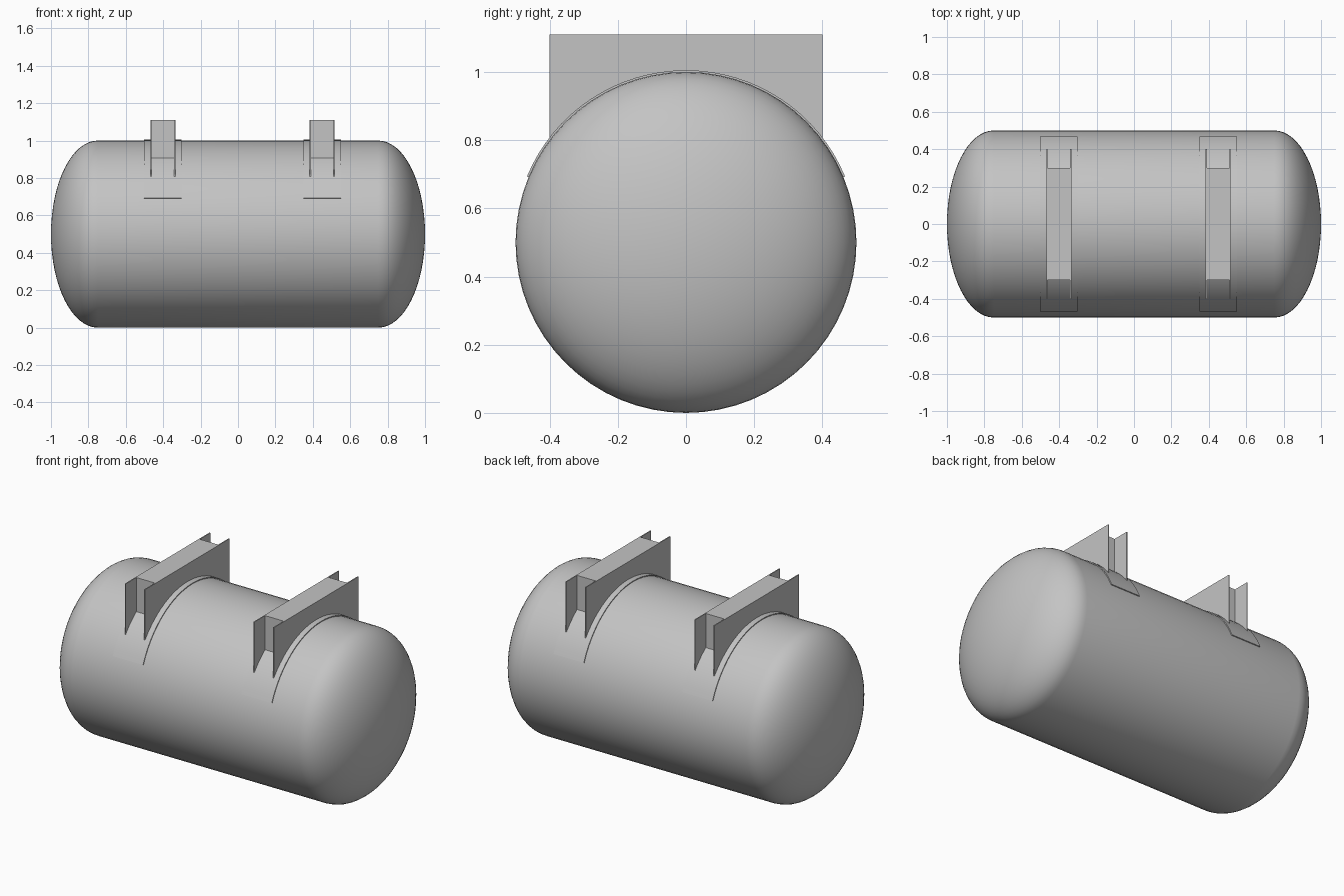
import bpy
import bmesh
from math import sin, cos, asin, pi, radians, sqrt
from mathutils import Vector

cube = bpy.data.objects.get("Cube")
if cube:
    bpy.data.objects.remove(cube, do_unlink=True)

RADIUS = 0.5        # tank radius, also the height of its axis
BAND_RADIUS = 0.505
TOP = 1.11          # top of the saddles

steel = bpy.data.materials.new("grey_steel")
steel.use_nodes = True
GREY = (0.55, 0.55, 0.55, 1)
steel.diffuse_color = GREY
steel.node_tree.nodes["Principled BSDF"].inputs["Base Color"].default_value = GREY


def finish(name, bm):
    bmesh.ops.recalc_face_normals(bm, faces=bm.faces[:])
    mesh = bpy.data.meshes.new(name)
    bm.to_mesh(mesh)
    bm.free()
    mesh.materials.append(steel)
    obj = bpy.data.objects.new(name, mesh)
    bpy.context.collection.objects.link(obj)
    bpy.ops.object.select_all(action="DESELECT")
    obj.select_set(True)
    bpy.context.view_layer.objects.active = obj
    bpy.ops.object.shade_smooth_by_angle(angle=radians(30))
    return obj


def make_tank(straight=0.75, cap=0.25, steps=16):
    """Lathe a straight shell with elliptical ends around the x axis."""
    bm = bmesh.new()
    angles = [pi / 2 * i / steps for i in range(steps + 1)]
    right = [(straight + cap * cos(a), RADIUS * sin(a)) for a in angles]
    profile = right + [(-x, r) for x, r in reversed(right)]
    verts = [bm.verts.new((x, 0, RADIUS + r)) for x, r in profile]
    edges = [bm.edges.new(pair) for pair in zip(verts, verts[1:])]
    bmesh.ops.spin(bm, geom=verts + edges, cent=(0, 0, RADIUS), axis=(1, 0, 0),
                   angle=2 * pi, steps=64, use_duplicate=False)
    bmesh.ops.remove_doubles(bm, verts=bm.verts[:], dist=0.0001)
    return finish("tank_shell", bm)


def make_strip(name, lower, upper, x, width):
    """Solid of the given width between two (y, z) curves."""
    bm = bmesh.new()
    low = [bm.verts.new((x - width / 2, y, z)) for y, z in lower]
    high = [bm.verts.new((x - width / 2, y, z)) for y, z in upper]
    for i in range(len(low) - 1):
        bm.faces.new((low[i], low[i + 1], high[i + 1], high[i]))
    out = bmesh.ops.extrude_face_region(bm, geom=bm.faces[:], use_keep_orig=True)
    moved = [v for v in out["geom"] if isinstance(v, bmesh.types.BMVert)]
    bmesh.ops.translate(bm, verts=moved, vec=Vector((width, 0, 0)))
    # drop the inner walls between columns, if any were made
    inner = [f for f in bm.faces if all(len(e.link_faces) > 2 for e in f.edges)]
    bmesh.ops.delete(bm, geom=inner, context="FACES")
    return finish(name, bm)


def arc(radius, half_angle, steps=32):
    spread = [half_angle * (2 * i / steps - 1) for i in range(steps + 1)]
    return [(radius * sin(a), RADIUS + radius * cos(a)) for a in spread]


def make_arch(name, half_length, x, width):
    """Upright block with a flat top, cut to the curve of the band."""
    lower = arc(BAND_RADIUS - 0.002, asin(half_length / (BAND_RADIUS - 0.002)))
    make_strip(name, lower, [(y, TOP) for y, z in lower], x, width)


make_tank()

# Two saddles: curved pad, two side plates and the boxed web between them
for side, x in (("right", -0.402), ("left", 0.45)):
    spread = radians(67.5)
    make_strip(f"{side}_saddle_pad", arc(RADIUS - 0.003, spread),
               arc(BAND_RADIUS, spread), x, 0.2)
    for label, sign in (("outer", -1), ("inner", 1)):
        make_arch(f"{side}_saddle_plate_{label}", 0.4, x + sign * 0.064, 0.006)
    make_arch(f"{side}_saddle_web", 0.3, x, 0.125)
